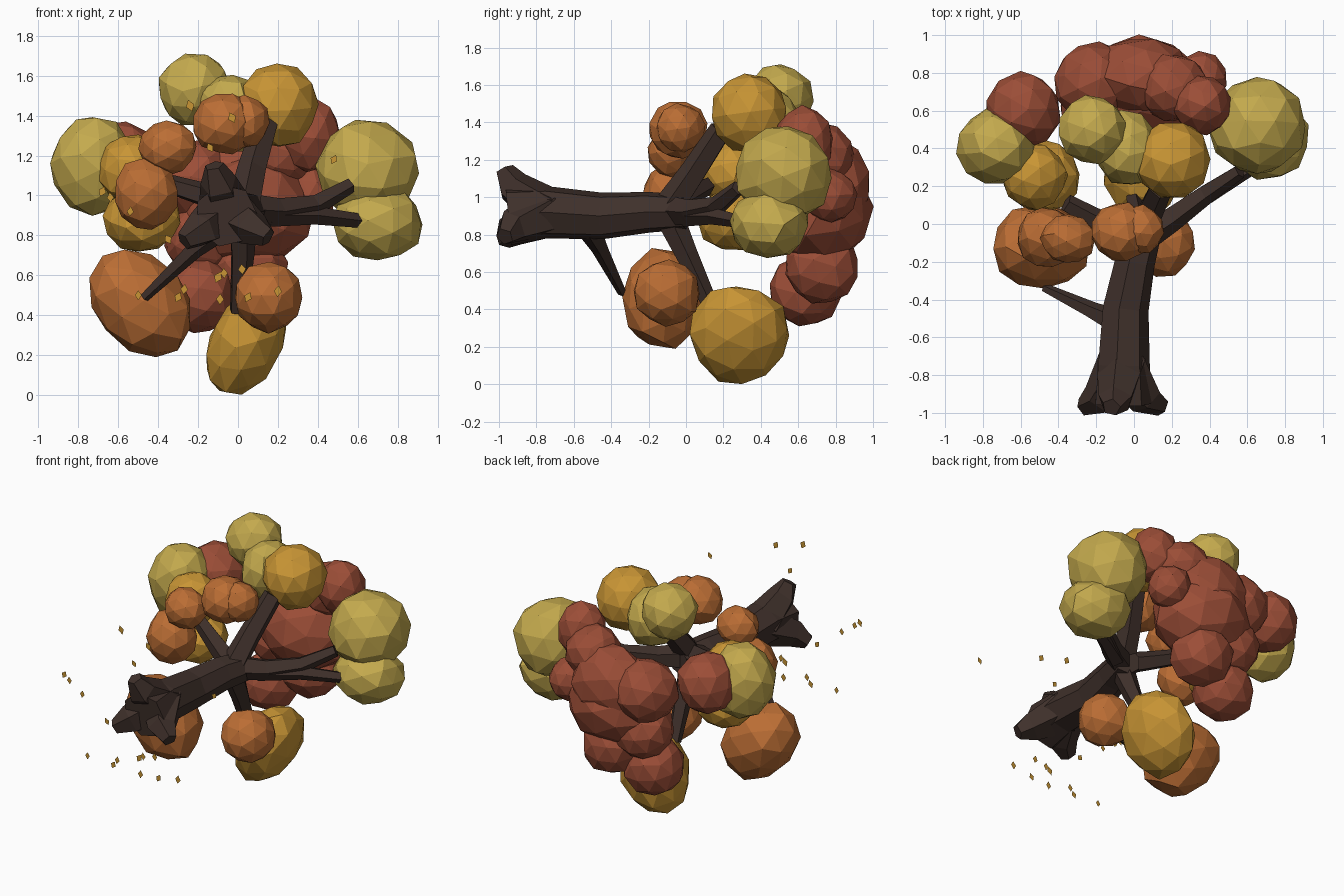
import bpy, bmesh, math, random
from mathutils import Vector, Matrix

random.seed(4)
cube = bpy.data.objects.get("Cube")
if cube:
    bpy.data.objects.remove(cube, do_unlink=True)


def material(name, rgb):
    m = bpy.data.materials.new(name)
    m.use_nodes = True
    m.diffuse_color = (*rgb, 1)
    bsdf = m.node_tree.nodes["Principled BSDF"]
    bsdf.inputs["Base Color"].default_value = (*rgb, 1)
    bsdf.inputs["Roughness"].default_value = 0.9
    return m


BARK = material("dark bark", (.05, .03, .024))
YELLOW = material("yellow foliage", (.55, .4, .075))
AMBER = material("amber foliage", (.58, .3, .035))
ORANGE = material("orange foliage", (.5, .155, .035))
RED = material("red foliage", (.33, .075, .038))


def add_object(name, bm, mat):
    bmesh.ops.recalc_face_normals(bm, faces=bm.faces)
    mesh = bpy.data.meshes.new(name)
    bm.to_mesh(mesh)
    bm.free()
    mesh.materials.append(mat)
    obj = bpy.data.objects.new(name, mesh)
    bpy.context.collection.objects.link(obj)
    return obj


def clump(name, mat, center, radius, wide=1, tall=1, lean=0):
    """Faceted, slightly irregular ball of foliage; lean slants it along x."""
    bm = bmesh.new()
    bmesh.ops.create_icosphere(bm, subdivisions=2, radius=radius)
    axis = Vector((1, random.random(), random.random()))
    spin = Matrix.Rotation(random.uniform(0, math.tau), 3, axis)
    for v in bm.verts:
        p = spin @ v.co * random.uniform(.97, 1.06)
        v.co = Vector(center) + Vector((p.x * wide + lean * p.z, p.y, p.z * tall))
    add_object(name, bm, mat)


def limb(name, points, thick, thin, sides=5):
    """Faceted tube along a path, tapering evenly from thick to thin."""
    pts = [Vector(p) for p in points]
    last = len(pts) - 1
    bm = bmesh.new()
    rings = []
    for i, p in enumerate(pts):
        r = thick + (thin - thick) * i / last
        direction = pts[min(i + 1, last)] - pts[max(i - 1, 0)]
        turn = direction.to_track_quat("Z", "Y")
        rings.append([bm.verts.new(p + turn @ Vector((r * math.cos(a), r * math.sin(a), 0)))
                      for a in (math.tau * (k + .5) / sides for k in range(sides))])
    for low, high in zip(rings, rings[1:]):
        for k in range(sides):
            n = (k + 1) % sides
            bm.faces.new((low[k], low[n], high[n], high[k]))
    bm.faces.new(rings[0])
    bm.faces.new(rings[-1])
    add_object(name, bm, BARK)


# Trunk, lying along y, with three flared roots
limb("trunk", [(-.06, -.95, .9), (-.06, -.75, .92), (-.05, -.45, .9), (0, -.2, .92), (.06, 0, .92)], .16, .095, 7)
root_start = Vector((-.06, -.74, .92))
for name, tip in (("upper_root", (-.12, -.97, 1.15)),
                  ("lower_right_root", (-.27, -.97, .77)),
                  ("lower_left_root", (.15, -.97, .79))):
    bend = root_start.lerp(Vector(tip), .6) - Vector((0, .05, 0))
    limb(name, [root_start, bend, tip], .14, .05)

# Branches
limb("low_twig", [(-.09, -.52, .84), (-.22, -.46, .73), (-.47, -.34, .49)], .07, .025)
limb("left_branch", [(.03, -.08, .93), (.2, .03, .92), (.38, .16, .95), (.56, .28, 1.05)], .085, .04)
limb("left_fork", [(.15, 0, .9), (.38, .15, .9), (.63, .3, .87)], .06, .036)
limb("upper_branch", [(.03, -.08, .96), (.07, .04, 1.13), (.14, .19, 1.36)], .085, .065)
limb("lower_branch", [(.02, -.09, .9), (.02, 0, .7), (0, .13, .42)], .08, .045)
limb("right_branch", [(.02, -.1, .95), (-.16, 0, 1), (-.36, .11, 1.06)], .075, .05)

# Foliage clumps: centre and radius, then optional width, height and lean
foliage = (
    ("yellow", YELLOW, [
        ((-.22, .5, 1.53), .18), ((-.04, .4, 1.41), .2, .85),
        ((.65, .52, 1.13), .26), ((.7, .45, .86), .21, 1.08, .9),
        ((-.73, .41, 1.15), .205, 1, 1.24)]),
    ("amber", AMBER, [
        ((.2, .34, 1.45), .21, .95), ((.04, .285, .265), .265, .72, 1, .25),
        ((-.53, .25, 1.13), .175), ((-.48, .25, .88), .19, 1, .87)]),
    ("orange", ORANGE, [
        ((-.07, -.04, 1.36), .155), ((.03, -.03, 1.37), .13),
        ((-.35, -.08, 1.24), .13, 1.1), ((-.46, -.07, 1.01), .16, 1, 1.16),
        ((-.49, -.12, .46), .225, 1.1, 1.2, -.3), ((.155, -.1, .49), .175)]),
    ("red", RED, [
        ((.04, .71, .92), .28, 1.2), ((.03, .78, 1.07), .21, 1.3, 1.2),
        ((-.21, .75, 1.07), .21), ((.35, .77, 1.01), .14),
        ((.36, .63, 1.3), .155, 1, 1.2), ((.21, .72, 1.22), .18),
        ((-.59, .6, 1.17), .2), ((-.2, .64, .5), .195),
        ((.05, .73, .63), .2), ((-.18, .72, .78), .19)]),
)
for colour, mat, balls in foliage:
    for i, ball in enumerate(balls, 1):
        clump(f"{colour}_clump_{i}", mat, *ball)

# Falling leaves: flat diamonds in one upright sheet
leaves = [(-.24, 1.45), (-.03, 1.39), (-.14, 1.24), (.48, 1.18), (-.68, 1.02), (-.64, .99),
          (-.54, .92), (-.35, .78), (-.5, .5), (-.3, .49), (-.27, .53), (-.07, .61),
          (-.09, .48), (.02, .63), (.05, .49), (.2, .52), (-.1, .59)]
bm = bmesh.new()
for x, z in leaves:
    size, lean = random.uniform(.024, .032), random.uniform(-.6, .6)
    corners = []
    for k in range(4):
        a = lean + (k + 1) * math.pi / 2
        reach = size * (.7 if k % 2 else 1)
        corners.append(bm.verts.new((x + reach * math.cos(a), -.95, z + reach * math.sin(a))))
    bm.faces.new(corners)
add_object("falling_leaves", bm, AMBER)
